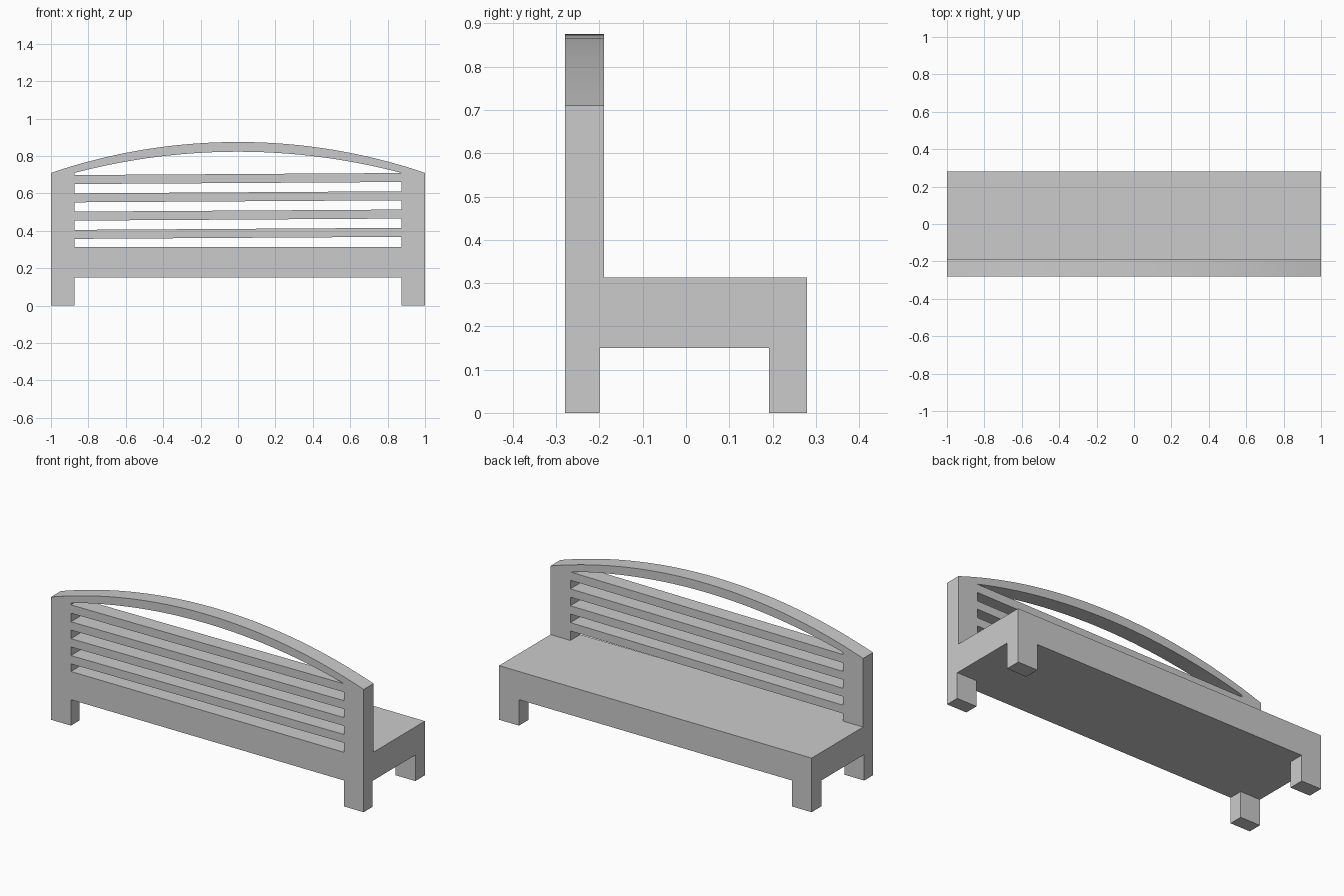
import bpy, bmesh, math

cube = bpy.data.objects.get("Cube")
if cube:
    bpy.data.objects.remove(cube, do_unlink=True)

grey = bpy.data.materials.new("light_grey")
grey.use_nodes = True
colour = (0.6, 0.6, 0.6, 1)
grey.diffuse_color = colour
grey.node_tree.nodes["Principled BSDF"].inputs["Base Color"].default_value = colour

FRONT, BACK = -0.28, 0.28
BACKREST = -0.19             # rear face of the backrest
SEAT_LOW, SEAT_TOP = 0.15, 0.313
INNER = 0.873                # inner side of posts and legs
SHOULDER = 0.71              # top of the posts


def extrude(name, profile, y0, y1):
    """Extrude an x-z outline from y0 to y1."""
    bm = bmesh.new()
    face = bm.faces.new([bm.verts.new((x, y0, z)) for x, z in profile])
    out = bmesh.ops.extrude_face_region(bm, geom=[face], use_keep_orig=True)
    verts = [v for v in out["geom"] if isinstance(v, bmesh.types.BMVert)]
    bmesh.ops.translate(bm, verts=verts, vec=(0, y1 - y0, 0))
    bmesh.ops.recalc_face_normals(bm, faces=bm.faces)
    mesh = bpy.data.meshes.new(name)
    bm.to_mesh(mesh)
    bm.free()
    mesh.materials.append(grey)
    obj = bpy.data.objects.new(name, mesh)
    bpy.context.collection.objects.link(obj)
    return obj


def box(name, x0, x1, y0, y1, z0, z1):
    return extrude(name, [(x0, z0), (x1, z0), (x1, z1), (x0, z1)], y0, y1)


def arc(half, base, rise, steps=32):
    """Circular arc from -half to +half, lifted by rise in the middle."""
    radius = (half * half + rise * rise) / (2 * rise)
    sweep = math.asin(half / radius)
    angles = [sweep * (2 * i / steps - 1) for i in range(steps + 1)]
    return [(radius * math.sin(a), base + rise - radius * (1 - math.cos(a)))
            for a in angles]


# Seat block
box("seat", -1, 1, FRONT, BACK, SEAT_LOW, SEAT_TOP)

# Four corner legs
for side, x0, x1 in (("right", -1, -INNER), ("left", INNER, 1)):
    box("front_leg_" + side, x0, x1, FRONT, -0.2, 0, SEAT_LOW)
    box("back_leg_" + side, x0, x1, 0.192, BACK, 0, SEAT_LOW)

# Backrest frame: two posts joined by the arched top rail
outer = arc(1, SHOULDER, 0.165)
inner = arc(INNER, SHOULDER, 0.113)
frame = extrude("backrest_frame",
                outer + [(1, SEAT_TOP), (INNER, SEAT_TOP)] + inner[::-1]
                + [(-INNER, SEAT_TOP), (-1, SEAT_TOP)], FRONT, BACKREST)
bpy.context.view_layer.objects.active = frame
frame.select_set(True)
bpy.ops.object.shade_smooth_by_angle(angle=math.radians(20))

# Slightly tilted slats between the posts
for i in range(4):
    z = 0.357 + 0.0977 * i
    tilt, thick = 0.011, 0.048
    extrude("backrest_slat_%d" % (i + 1),
            [(-INNER, z), (INNER, z + tilt),
             (INNER, z + tilt + thick), (-INNER, z + thick)], FRONT, BACKREST)
